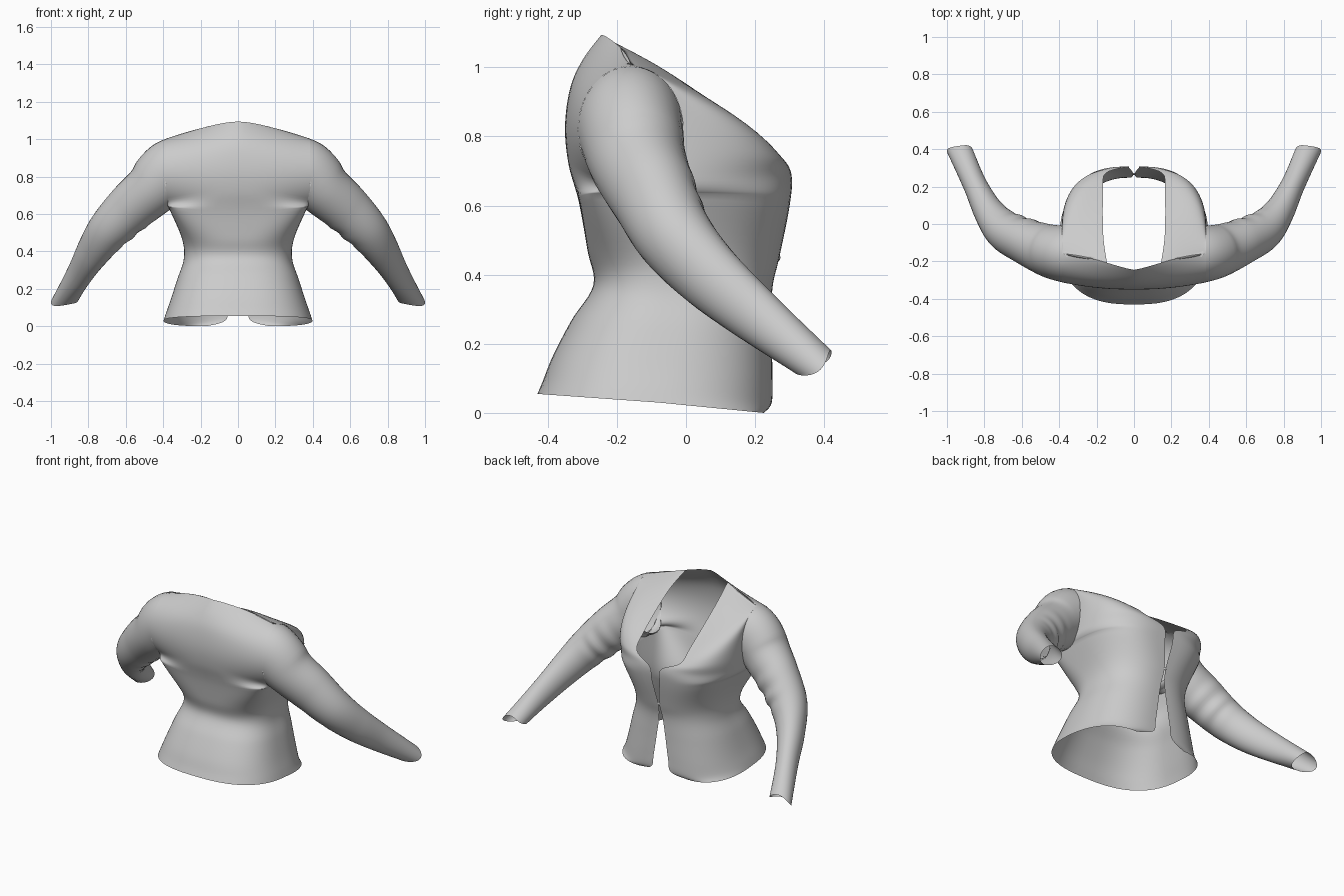
import bpy, bmesh, math
from mathutils import Vector

if "Cube" in bpy.data.objects:
    bpy.data.objects.remove(bpy.data.objects["Cube"])

cloth = bpy.data.materials.new("light grey cloth")
cloth.diffuse_color = (0.6, 0.6, 0.6, 1)
cloth.use_nodes = True
cloth.node_tree.nodes["Principled BSDF"].inputs["Base Color"].default_value = cloth.diffuse_color


def sample(keys, t):
    """Smooth curve through evenly spaced keys, t from 0 to 1."""
    k = [Vector(p) for p in keys]
    f = t * (len(k) - 1)
    i = min(int(f), len(k) - 2)
    u = f - i
    a, b, c, d = k[max(i - 1, 0)], k[i], k[i + 1], k[min(i + 2, len(k) - 1)]
    return 0.5 * (2 * b + (c - a) * u + (2 * a - 5 * b + 4 * c - d) * u**2
                  + (3 * b - a - 3 * c + d) * u**3)


def ramp(t, lo, hi):
    u = min(max((t - lo) / (hi - lo), 0), 1)
    return u * u * (3 - 2 * u)


def add_grid(bm, rows, flip=False, closed=False):
    vs = [[bm.verts.new(p) for p in r] for r in rows]
    n = len(vs[0])
    for a, b in zip(vs, vs[1:]):
        for i in range(n if closed else n - 1):
            j = (i + 1) % n
            q = [a[i], a[j], b[j], b[i]]
            bm.faces.new(q[::-1] if flip else q)


def finish(name, bm, mirror=True):
    bmesh.ops.remove_doubles(bm, verts=bm.verts, dist=0.0005)
    me = bpy.data.meshes.new(name)
    bm.to_mesh(me)
    bm.free()
    ob = bpy.data.objects.new(name, me)
    bpy.context.collection.objects.link(ob)
    me.materials.append(cloth)
    me.shade_smooth()
    if mirror:
        ob.modifiers.new("mirror", 'MIRROR').merge_threshold = 0.001
    return ob


# Guide lines of the body, hem to shoulder: centre back, side seam, front edge
spine = [(0, -.43, .055), (0, -.415, .09), (0, -.385, .165), (0, -.33, .27),
         (0, -.268, .37), (0, -.285, .47), (0, -.31, .61), (0, -.34, .72),
         (0, -.35, .83), (0, -.335, .94), (0, -.30, 1.02), (0, -.245, 1.094)]
side = [(.398, -.08, .03), (.385, -.08, .07), (.36, -.07, .14), (.325, -.05, .25),
        (.29, -.03, .36), (.30, -.05, .47), (.372, -.16, .637)]
front_edge = [(.17, .225, 0), (.068, .248, .03), (.05, .25, .11), (.03, .248, .24),
              (.012, .25, .36), (.004, .27, .45), (.025, .30, .6), (.04, .305, .69),
              (.15, .272, .745), (.165, .19, .82), (.165, -.05, .985),
              (.145, -.207, 1.072)]
hole = Vector((.385, -.16, .82))      # armhole centre
hole_y, hole_z = .152, .183
pit = 6 / 11                          # armpit position along the guide lines


def edge(t, front):
    """Side seam below the armpit, oval armhole above it."""
    if t <= pit:
        return sample(side, t / pit)
    s = (t - pit) / (1 - pit)
    a = (s - .5) * math.pi
    y = hole_y * math.cos(a) * (1 if front else -1)
    return hole + Vector((-.013 * (1 - ramp(s, 0, .2)), y, hole_z * math.sin(a)))


def drop(r):
    """Slope of the shoulder: flat at the neck, then straight."""
    return r * r * 1.5 / (r + .5)


def seam(r):
    """Depth of the shoulder seam from the neck to the tip."""
    return max(1 - r**1.3, 0)**1.8


def cross_line(c, e, t, front):
    """Rounded line across the panel from centre c to side e."""
    bump = math.exp(-((t - pit) / .07)**2)
    n = (2.35 + .6 * bump if front else 2.6 + 2.2 * bump) - .4 * ramp(t, .6, 1)
    flat = 0 if front else ramp(t, pit, .645)
    top = ramp(t, .75, 1)
    low = 1 - ramp(t, .2, .45)
    row = []
    for i in range(23):
        a = i / 22 * math.pi / 2
        x, y = math.sin(a)**(2 / n), max(math.cos(a), 0)**(2 / n)
        y += ((1 - x**2.4) * (1 - top) + seam(x) * top - y) * flat
        z = drop(x) * (1 - low) + (1 - y) * low
        row.append(Vector((c.x + (e.x - c.x) * x, e.y + (c.y - e.y) * y,
                           c.z + (e.z - c.z) * z)))
    return row


def panel(bm, centre, front):
    rows = []
    for j in range(67):
        t = j / 66
        row = cross_line(sample(centre, t), edge(t, front), t, front)
        if front and j == 66:      # shoulder seam follows the back panel
            top, end = Vector(spine[-1]), edge(1, True)
            for p in row:
                r = min(p.x / end.x, 1)
                p.y = end.y + (top.y - end.y) * seam(r)
                p.z = top.z + (end.z - top.z) * drop(r)
        rows.append(row)
    add_grid(bm, rows, flip=front)


bm = bmesh.new()
panel(bm, spine, False)
panel(bm, front_edge, True)
finish("jacket_body", bm)

# Sleeve: oval rings along a bent arm line
arm = [(.381, -.16, .82), (.462, -.14, .732), (.575, -.095, .633), (.69, -.035, .515),
       (.775, .065, .40), (.85, .21, .275), (.925, .378, .140)]
size = [(hole_y, hole_z, 0), (.140, .148, 0), (.123, .134, 0), (.108, .116, 0),
        (.082, .10, 0), (.064, .08, 0), (.066, .058, 0)]
rows = []
for j in range(61):
    t = j / 60
    p = sample(arm, t)
    d = (sample(arm, min(t + .02, 1)) - sample(arm, max(t - .02, 0))).normalized()
    d = d.lerp(Vector((1, 0, 0)), max(0, 1 - t * 9)).normalized()
    u = d.cross(Vector((0, 0, 1))).normalized()
    v = u.cross(d)
    r = sample(size, t)
    row = []
    for i in range(32):
        a = i * math.tau / 32
        # soft folds inside the elbow
        fold = math.exp(-((t - .42) / .11)**2) * max(0, -math.cos(a - .5))
        k = 1 + .05 * fold * math.sin(t * 60)
        q = p + u * (r.x * k * math.cos(a)) + v * (r.y * k * math.sin(a))
        # slanted wavy cuff with a longer outer point
        q += d * (ramp(t, .8, 1) * (.016 * math.cos(2 * a) + .022 * math.cos(a)
                                    + .026 * math.sin(a)))
        row.append(q)
    rows.append(row)
bm = bmesh.new()
add_grid(bm, rows, closed=True)
bmesh.ops.recalc_face_normals(bm, faces=bm.faces)
finish("sleeve", bm)

# Front button
bm = bmesh.new()
bmesh.ops.create_uvsphere(bm, u_segments=16, v_segments=8, radius=.01)
for w in bm.verts:
    w.co = Vector((w.co.x, w.co.y * .5 + .268, w.co.z + .45))
finish("button", bm, mirror=False)
